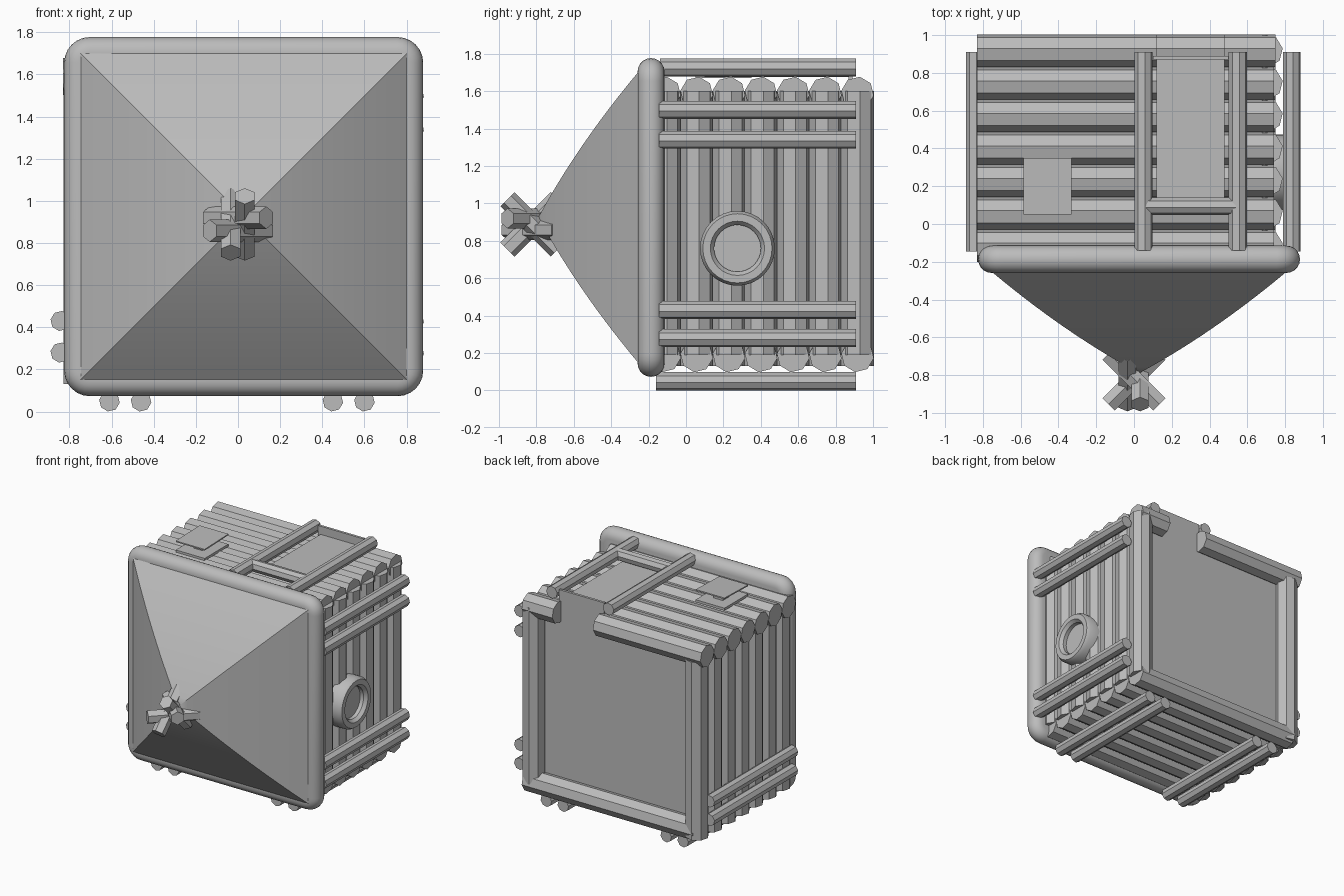
import bpy, bmesh, math
from mathutils import Vector, Matrix

old = bpy.data.objects.get("Cube")
if old:
    bpy.data.objects.remove(old, do_unlink=True)

grey = bpy.data.materials.new("plain_grey")
grey.use_nodes = True
COLOUR = (0.5, 0.5, 0.5, 1)
grey.diffuse_color = COLOUR
grey.node_tree.nodes["Principled BSDF"].inputs["Base Color"].default_value = COLOUR


def finish(name, bm, smooth=False):
    bmesh.ops.recalc_face_normals(bm, faces=bm.faces[:])
    mesh = bpy.data.meshes.new(name)
    bm.to_mesh(mesh)
    bm.free()
    mesh.materials.append(grey)
    ob = bpy.data.objects.new(name, mesh)
    bpy.context.collection.objects.link(ob)
    if smooth:
        bpy.ops.object.select_all(action='DESELECT')
        ob.select_set(True)
        bpy.context.view_layer.objects.active = ob
        bpy.ops.object.shade_smooth_by_angle(angle=math.radians(35))
    return ob


def rod(name, a, b, r, sides=8, roll=0.15):
    """Faceted log from point a to point b."""
    a, b = Vector(a), Vector(b)
    turn = (b - a).to_track_quat('Z', 'Y').to_matrix().to_4x4()
    bm = bmesh.new()
    bmesh.ops.create_cone(bm, cap_ends=True, segments=sides, radius1=r, radius2=r,
                          depth=(b - a).length,
                          matrix=Matrix.Translation((a + b) / 2) @ turn @ Matrix.Rotation(roll, 4, 'Z'))
    return finish(name, bm)


def box(name, lo, hi, tilt=0):
    lo, hi = Vector(lo), Vector(hi)
    bm = bmesh.new()
    bmesh.ops.create_cube(bm, matrix=Matrix.Translation((lo + hi) / 2)
                          @ Matrix.Rotation(tilt, 4, 'X') @ Matrix.Diagonal((*(hi - lo), 1)))
    return finish(name, bm)


def loft(name, rings, smooth=True, loop=False):
    """Skin a list of equal-length point rings, capping the ends unless looped."""
    bm = bmesh.new()
    rows = [[bm.verts.new(p) for p in ring] for ring in rings]
    n = len(rows[0])
    pairs = list(zip(rows, rows[1:])) + ([(rows[-1], rows[0])] if loop else [])
    for p, q in pairs:
        for i in range(n):
            j = (i + 1) % n
            bm.faces.new((p[i], p[j], q[j], q[i]))
    if not loop:
        bm.faces.new(rows[0])
        bm.faces.new(rows[-1])
    return finish(name, bm, smooth)


# Four log walls
for i in range(7):
    y = -0.115 + 0.172 * i
    rod(f"top_log_{i}", (0.74, y, 1.59), (-0.83, y, 1.59), 0.088) if i < 6 else None
    rod(f"bottom_log_{i}", (0.75, y, 0.185), (-0.76, y, 0.185), 0.088)
    rod(f"left_log_{i}", (0.70, y, 0.19), (0.70, y, 1.6), 0.088)
    rod(f"right_log_{i}", (-0.74, y, 0.13), (-0.74, y, 1.55), 0.088)

# Rear top log is split by the doorway
rod("rear_top_log_left", (0.75, 0.917, 1.59), (0.48, 0.917, 1.59), 0.088)
rod("rear_top_log_right", (0.12, 0.917, 1.59), (-0.83, 0.917, 1.59), 0.088)

# Inner body, whose rear face is the flat panel, and its doorway tab
box("inner_body", (-0.73, -0.15, 0.2), (0.69, 0.89, 1.58))
box("doorway_tab", (0.1, 0.87, 1.5), (0.5, 0.89, 1.755))

# Door and frame
box("door", (0.12, 0.1, 1.675), (0.48, 0.88, 1.69))
for x in (0.05, 0.55):
    rod("door_rail", (x, -0.14, 1.727), (x, 0.91, 1.727), 0.049)
rod("door_lintel", (0.06, 0.095, 1.727), (0.54, 0.095, 1.727), 0.047)

# Raised hatch plate
box("hatch_base", (-0.585, 0.05, 1.67), (-0.33, 0.35, 1.69))
box("hatch_stem", (-0.5, 0.15, 1.68), (-0.42, 0.25, 1.765))
box("hatch_plate", (-0.585, 0.05, 1.757), (-0.33, 0.35, 1.767), 0.03)

# Outer rails on the sides and underneath
for z in (0.28, 0.43, 1.34, 1.50):
    rod("left_rail", (0.835, -0.145, z), (0.835, 0.91, z), 0.048)
    if z < 1:
        rod("right_rail", (-0.842, -0.145, z), (-0.842, 0.91, z), 0.048)
for x in (-0.61, -0.46, 0.45, 0.60):
    rod("bottom_rail", (x, -0.16, 0.049), (x, 0.91, 0.049), 0.049)

# Round window: revolved ring and a pane
WY, WZ = 0.275, 0.76
profile = [(0.2, 0.74), (0.2, 0.83), (0.185, 0.855), (0.145, 0.855), (0.125, 0.83), (0.125, 0.74)]
turns = [2 * math.pi * k / 32 for k in range(32)]
loft("window_ring", [[(x, WY + r * math.cos(t), WZ + r * math.sin(t)) for r, x in profile]
                     for t in turns], loop=True)
rod("window_pane", (0.72, WY, WZ), (0.80, WY, WZ), 0.13, 32)

# Roof rim: rounded square rings
CX, CZ = 0.027, 0.925


def rounded_square(y, h, r=0.11, steps=6):
    ring = []
    for q in range(4):
        for k in range(steps + 1):
            t = math.pi / 2 * (q + k / steps)
            sx = 1 if q in (0, 3) else -1
            sz = 1 if q in (0, 1) else -1
            ring.append((CX + sx * (h - r) + r * math.cos(t), y, CZ + sz * (h - r) + r * math.sin(t)))
    return ring


arc = [math.pi * k / 10 for k in range(11)]
loft("roof_rim", [rounded_square(-0.187 + 0.072 * math.cos(t), 0.78 + 0.072 * math.sin(t),
                                 0.05 + 0.072 * math.sin(t)) for t in arc])

# Roof: bulging four-sided pyramid
roof = []
for k in range(15):
    h = 0.775 * (1 - k / 14) + 0.003
    y = -0.79 + 0.54 * h + 0.19 * h * h
    roof.append([(CX + sx * h, y, CZ + sz * h) for sx, sz in ((-1, -1), (1, -1), (1, 1), (-1, 1))])
loft("roof", roof)

# Crossed sticks on the roof tip
C = Vector((0, -0.82, 0.888))
for name, offset, axis in (("up", (0.032, 0, 0), (0, -1, 1)), ("down", (-0.035, 0, 0), (0, -1, -1)),
                           ("left", (0, 0, 0.032), (1, -1, 0)), ("right", (0, 0, -0.03), (-1, -1, 0))):
    reach = Vector(axis).normalized() * 0.19
    mid = C + Vector(offset)
    rod(f"tip_stick_{name}", mid - reach, mid + reach, 0.053, 6, 0)
